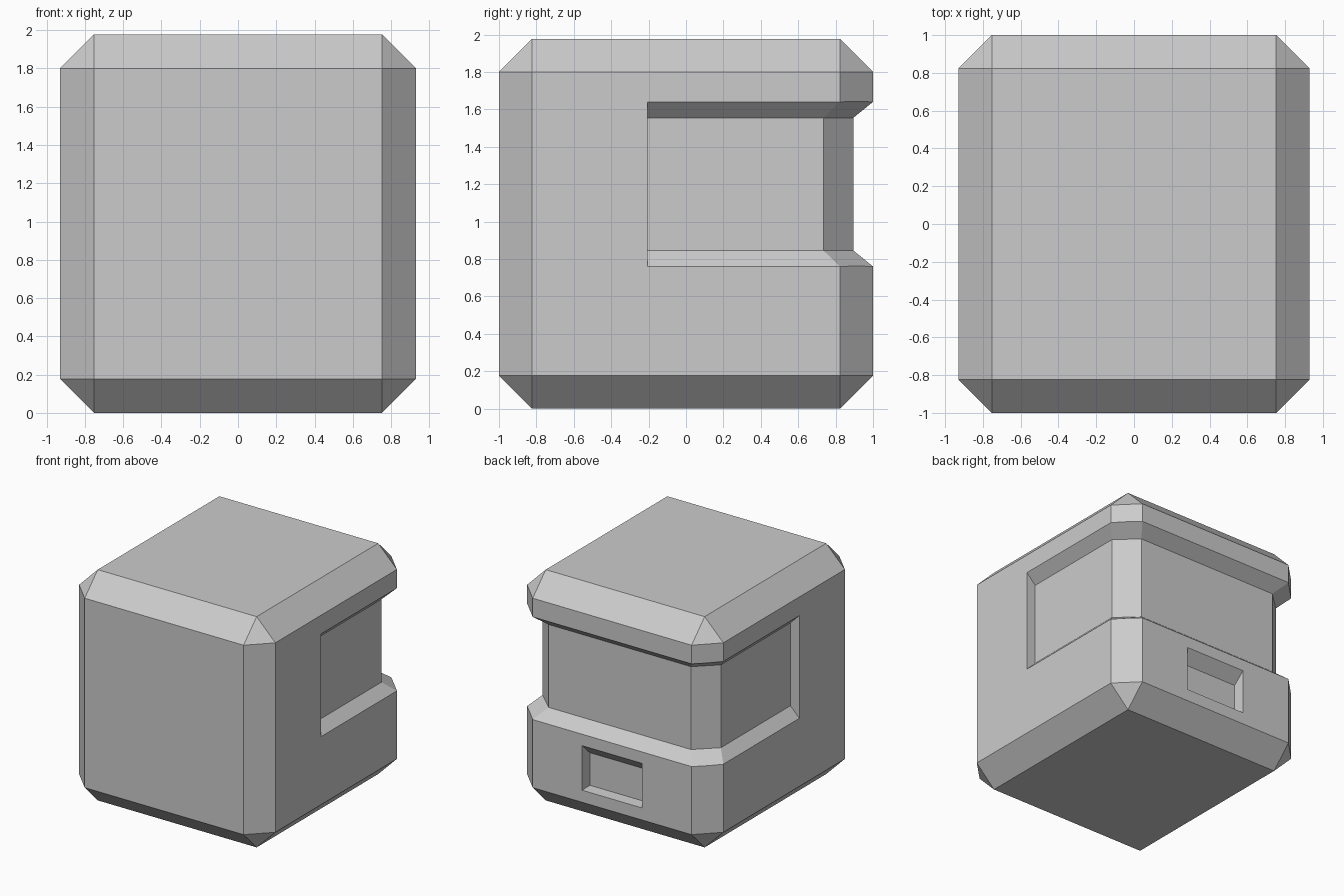
import bpy, bmesh

if "Cube" in bpy.data.objects:
    bpy.data.objects.remove(bpy.data.objects["Cube"])


def make_object(name, bm):
    bmesh.ops.recalc_face_normals(bm, faces=bm.faces)
    mesh = bpy.data.meshes.new(name)
    bm.to_mesh(mesh)
    bm.free()
    obj = bpy.data.objects.new(name, mesh)
    bpy.context.collection.objects.link(obj)
    return obj


def loft(name, loops):
    """Closed solid through a series of four-point loops."""
    bm = bmesh.new()
    rings = [[bm.verts.new(p) for p in loop] for loop in loops]
    for a, b in zip(rings, rings[1:]):
        for i in range(4):
            j = (i + 1) % 4
            bm.faces.new((a[i], a[j], b[j], b[i]))
    bm.faces.new(rings[0])
    bm.faces.new(rings[-1])
    obj = make_object(name, bm)
    obj.hide_render = True
    return obj


# Chamfered block body
W, D, H, CHAMFER = 1.86, 2.0, 1.977, 0.177
bm = bmesh.new()
bmesh.ops.create_cube(bm, size=1)
for v in bm.verts:
    v.co.x *= W
    v.co.y *= D
    v.co.z = (v.co.z + 0.5) * H
bmesh.ops.bevel(bm, geom=bm.edges[:], offset=CHAMFER, segments=1,
                profile=0.5, affect='EDGES')
body = make_object("body", bm)

# Window band wrapping round the back: (outer xy, inner xy) along one side
half = [((0.93, -0.207), (0.845, -0.207)),
        ((0.93, 0.823), (0.845, 0.735)),
        ((0.753, 1.0), (0.675, 0.895))]
path = half + [((-o[0], o[1]), (-i[0], i[1])) for o, i in reversed(half)]
Z_OUT, Z_IN = (0.76, 1.64), (0.845, 1.555)
loops = []
for o, i in path:
    # Extend the sloped lips past the surface for a clean cut
    ox, oy = 2 * o[0] - i[0], 2 * o[1] - i[1]
    lo, hi = (2 * a - b for a, b in zip(Z_OUT, Z_IN))
    loops.append([(i[0], i[1], Z_IN[0]), (ox, oy, lo),
                  (ox, oy, hi), (i[0], i[1], Z_IN[1])])
band_cutter = loft("window_band_cutter", loops)


# Small niche low on the back, with a sloped top
def rect(y, hx, z0, z1):
    return [(-hx, y, z0), (hx, y, z0), (hx, y, z1), (-hx, y, z1)]


niche_cutter = loft("niche_cutter", [rect(0.905, 0.278, 0.288, 0.567),
                                     rect(1.095, 0.292, 0.272, 0.757)])

# Cut both recesses, then discard the cutters
bpy.context.view_layer.objects.active = body
for cutter in (band_cutter, niche_cutter):
    mod = body.modifiers.new(cutter.name, 'BOOLEAN')
    mod.operation = 'DIFFERENCE'
    mod.solver = 'EXACT'
    mod.object = cutter
    bpy.ops.object.modifier_apply(modifier=mod.name)
    bpy.data.objects.remove(cutter)
